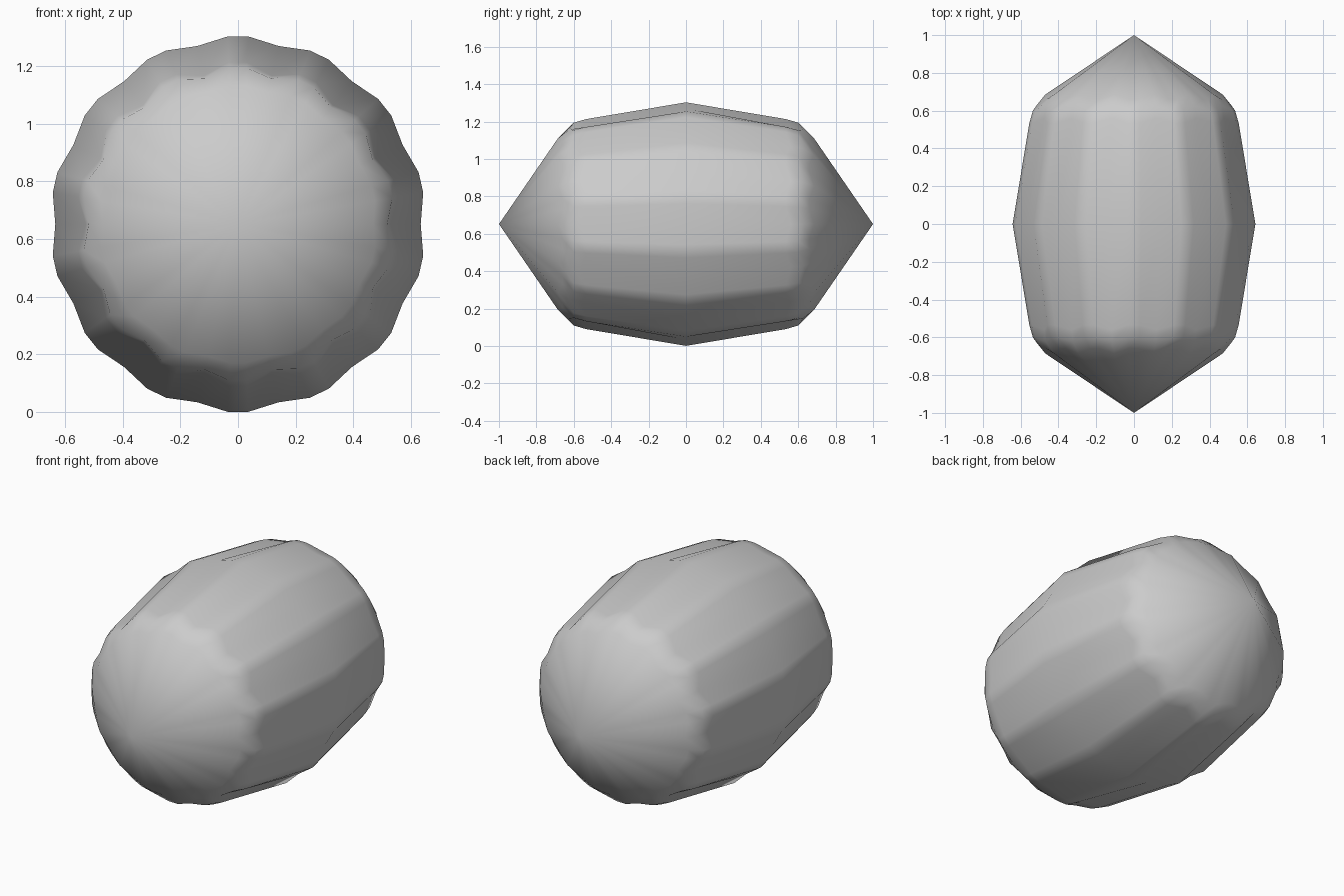
import bpy, bmesh, math

if "Cube" in bpy.data.objects:
    bpy.data.objects.remove(bpy.data.objects["Cube"])

LOBES = 14
RADIUS = 0.652
# (distance from middle, radius) from the waist to the cap edge
RIDGE = [(0, RADIUS), (0.535, 0.562), (0.60, 0.543), (0.66, 0.482)]
VALLEY = [(0, 0.634), (0.56, 0.528), (0.625, 0.518), (0.685, 0.47)]
# angle within one lobe, and how far it is towards the valley
STEP = 360 / LOBES
COLUMNS = [(-3.2, RIDGE), (3.2, RIDGE), (STEP / 2, VALLEY)]


def add_ring(bm, row, side):
    ring = []
    for k in range(LOBES):
        for offset, profile in COLUMNS:
            a = math.radians(k * STEP + offset)
            y, r = profile[row]
            ring.append(bm.verts.new((r * math.sin(a), side * y,
                                      RADIUS + r * math.cos(a))))
    return ring


# fluted body: rings from the front cap edge, over the waist, to the back
bm = bmesh.new()
rows = [(i, -1) for i in (3, 2, 1, 0)] + [(i, 1) for i in (1, 2, 3)]
rings = [add_ring(bm, i, s) for i, s in rows]
n = len(rings[0])
for a, b in zip(rings, rings[1:]):
    for j in range(n):
        k = (j + 1) % n
        bm.faces.new((a[j], a[k], b[k], b[j]))

# pointed caps
for ring, y in ((rings[0], -1), (rings[-1], 1)):
    tip = bm.verts.new((0, y, RADIUS))
    for j in range(n):
        bm.faces.new((ring[j], ring[(j + 1) % n], tip))

bmesh.ops.recalc_face_normals(bm, faces=bm.faces)
for f in bm.faces:
    f.smooth = True
mesh = bpy.data.meshes.new("fluted_body")
bm.to_mesh(mesh)
bm.free()
body = bpy.data.objects.new("fluted_body", mesh)
bpy.context.collection.objects.link(body)
